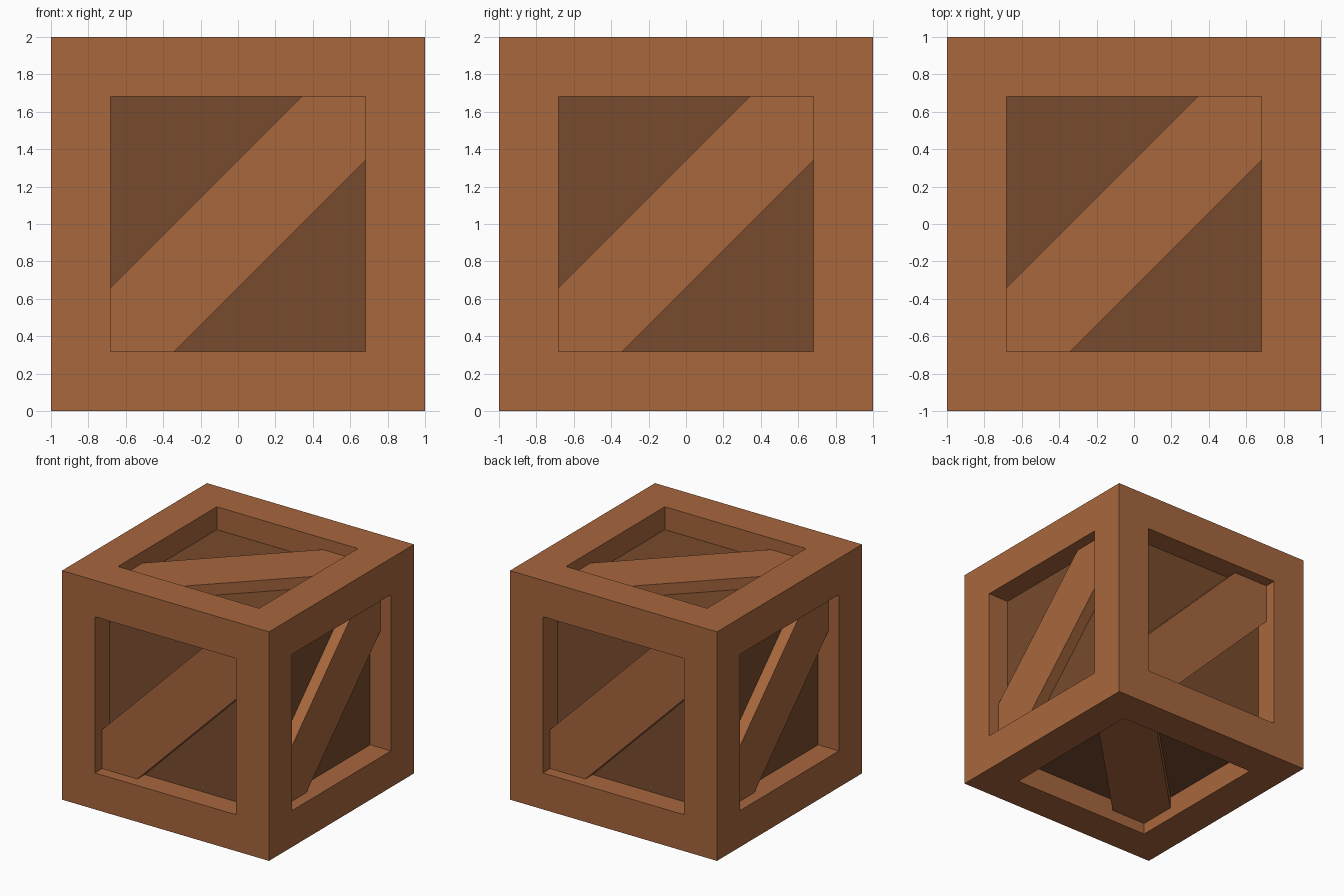
import bpy, bmesh
from mathutils import Vector

if "Cube" in bpy.data.objects:
    bpy.data.objects.remove(bpy.data.objects["Cube"])

HALF = 1.0       # half the crate size
OPEN = 0.682     # half width of each framed opening
PANEL = 0.8      # distance of the recessed panels from the centre
BRACE = 0.9      # distance of the brace faces from the centre
CUT = 0.341      # offset of the brace edges from the diagonal
CENTRE = Vector((0, 0, HALF))


def material(name, colour):
    mat = bpy.data.materials.new(name)
    mat.diffuse_color = (*colour, 1)
    mat.use_nodes = True
    mat.node_tree.nodes["Principled BSDF"].inputs["Base Color"].default_value = mat.diffuse_color
    return mat


wood = material("wood", (0.39, 0.135, 0.047))
dark_wood = material("dark_wood", (0.19, 0.07, 0.026))


def add_object(name, bm, mat):
    mesh = bpy.data.meshes.new(name)
    bm.to_mesh(mesh)
    bm.free()
    mesh.materials.append(mat)
    obj = bpy.data.objects.new(name, mesh)
    obj.location = CENTRE
    bpy.context.collection.objects.link(obj)
    return obj


def side_plate(name, outline, u, v, base, depth, mat):
    """Flat outline on a crate side (u right, v up), optionally extruded outwards."""
    n = u.cross(v)
    bm = bmesh.new()
    face = bm.faces.new([bm.verts.new(u * a + v * b + n * base) for a, b in outline])
    if depth:
        top = bmesh.ops.extrude_face_region(bm, geom=[face])["geom"]
        bmesh.ops.translate(bm, vec=n * depth,
                            verts=[g for g in top if isinstance(g, bmesh.types.BMVert)])
        bmesh.ops.recalc_face_normals(bm, faces=bm.faces[:])
    add_object(name, bm, mat)


# Frame: cube with each side inset and sunk, open where the panels sit
bm = bmesh.new()
bmesh.ops.create_cube(bm, size=2 * HALF)
sides = bm.faces[:]
bmesh.ops.inset_individual(bm, faces=sides, thickness=HALF - OPEN, use_even_offset=True)
for f in sides:
    inner = bmesh.ops.extrude_discrete_faces(bm, faces=[f])["faces"][0]
    bmesh.ops.translate(bm, vec=inner.normal * (PANEL - HALF), verts=inner.verts[:])
    bmesh.ops.delete(bm, geom=[inner], context='FACES_ONLY')
add_object("frame", bm, wood)

# Recessed panel and diagonal brace on all six sides
X, Y, Z = Vector((1, 0, 0)), Vector((0, 1, 0)), Vector((0, 0, 1))
SIDES = {"front": (X, Z), "right": (Y, Z), "back": (-X, Z),
         "left": (-Y, Z), "top": (X, Y), "bottom": (Y, X)}
a, c = OPEN, OPEN - CUT
square = [(-a, -a), (a, -a), (a, a), (-a, a)]
diagonal = [(-a, -a), (-c, -a), (a, c), (a, a), (c, a), (-a, -c)]
for side, (u, v) in SIDES.items():
    side_plate(side + "_panel", square, u, v, PANEL, 0, dark_wood)
    side_plate(side + "_brace", diagonal, u, v, PANEL, BRACE - PANEL, wood)
